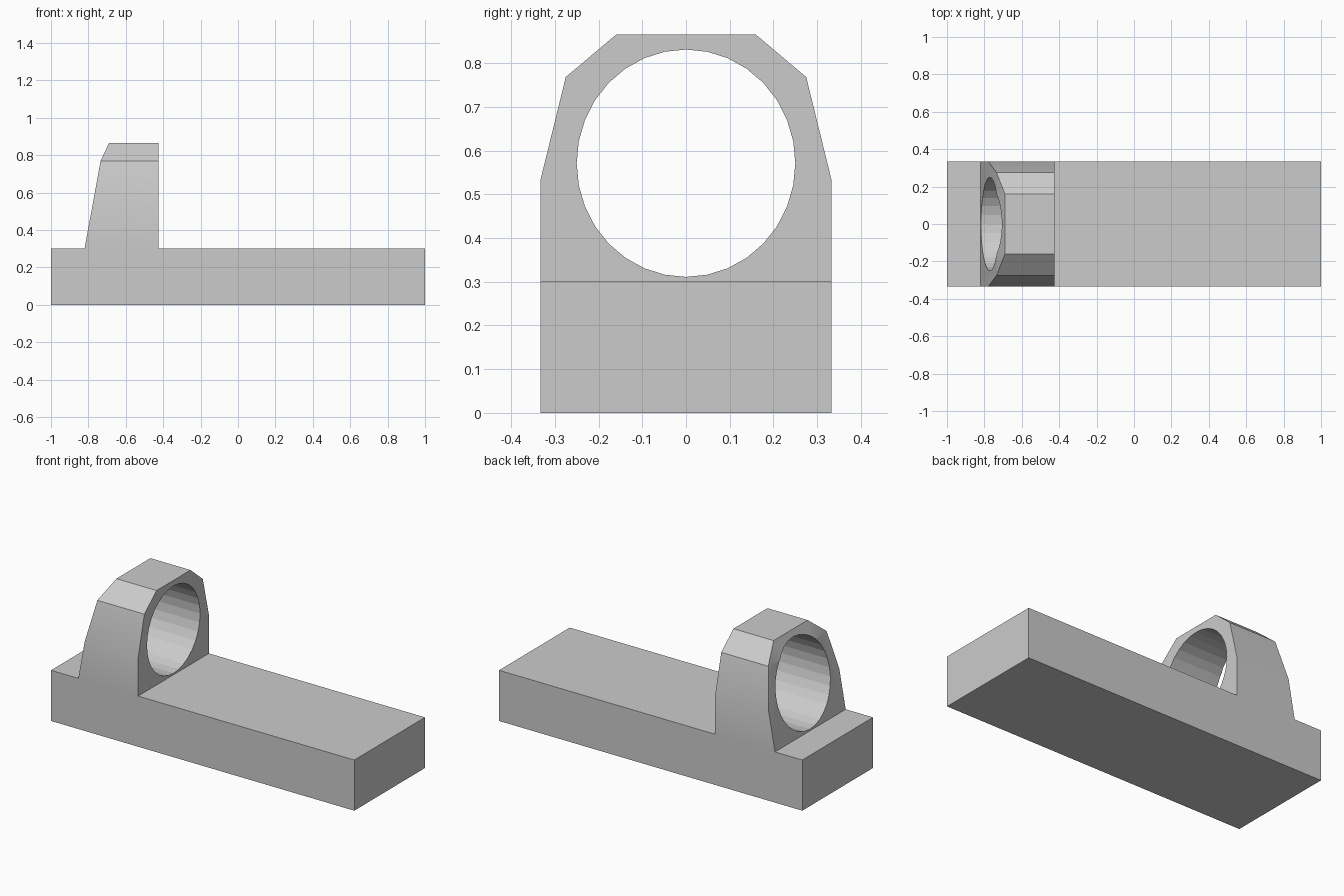
import bpy, bmesh, math
from mathutils import Vector

if "Cube" in bpy.data.objects:
    bpy.data.objects.remove(bpy.data.objects["Cube"])

HALF_W = 0.333


def new_object(name, bm):
    bmesh.ops.recalc_face_normals(bm, faces=bm.faces)
    mesh = bpy.data.meshes.new(name)
    bm.to_mesh(mesh)
    bm.free()
    obj = bpy.data.objects.new(name, mesh)
    bpy.context.collection.objects.link(obj)
    return obj


def extrude_profile(points, vec):
    bm = bmesh.new()
    face = bm.faces.new([bm.verts.new(p) for p in points])
    geom = bmesh.ops.extrude_face_region(bm, geom=[face])["geom"]
    moved = [g for g in geom if isinstance(g, bmesh.types.BMVert)]
    bmesh.ops.translate(bm, verts=moved, vec=vec)
    # keep a capped solid
    if not face.is_valid or any(e.is_boundary for e in bm.edges):
        bmesh.ops.holes_fill(bm, edges=[e for e in bm.edges if e.is_boundary])
    return bm


# Bracket: base and upright in one side silhouette
silhouette = [(-1, 0), (1, 0), (1, 0.302), (-0.425, 0.302), (-0.425, 0.865),
              (-0.69, 0.865), (-0.735, 0.768), (-0.82, 0.302), (-1, 0.302)]
bm = extrude_profile([(x, -HALF_W, z) for x, z in silhouette], (0, 2 * HALF_W, 0))

# Bevelled shoulders: slice each side with two planes
shoulder = [(HALF_W, 0.532), (0.275, 0.768), (0.16, 0.865)]
for side in (-1, 1):
    for (y0, z0), (y1, z1) in zip(shoulder, shoulder[1:]):
        normal = Vector((0, side * (z1 - z0), y0 - y1)).normalized()
        bmesh.ops.bisect_plane(bm, geom=bm.verts[:] + bm.edges[:] + bm.faces[:],
                               dist=1e-5, plane_co=(0, side * y1, z1),
                               plane_no=normal, clear_outer=True)
        bmesh.ops.holes_fill(bm, edges=[e for e in bm.edges if e.is_boundary])
bmesh.ops.remove_doubles(bm, verts=bm.verts, dist=1e-4)
bracket = new_object("bracket", bm)

# Soft shading across the shallow bends only
bpy.context.view_layer.objects.active = bracket
bracket.select_set(True)
bpy.ops.object.shade_smooth_by_angle(angle=math.radians(30))

# Slightly oval through-hole
oval = [(-0.95, 0.25 * math.sin(a), 0.571 + 0.26 * math.cos(a))
        for a in (i * math.tau / 32 for i in range(32))]
cutter = new_object("hole_cutter", extrude_profile(oval, (0.7, 0, 0)))
cutter.hide_render = True
mod = bracket.modifiers.new("hole", 'BOOLEAN')
mod.operation = 'DIFFERENCE'
mod.solver = 'EXACT'
mod.object = cutter
bpy.ops.object.modifier_apply(modifier=mod.name)
bpy.data.objects.remove(cutter)
